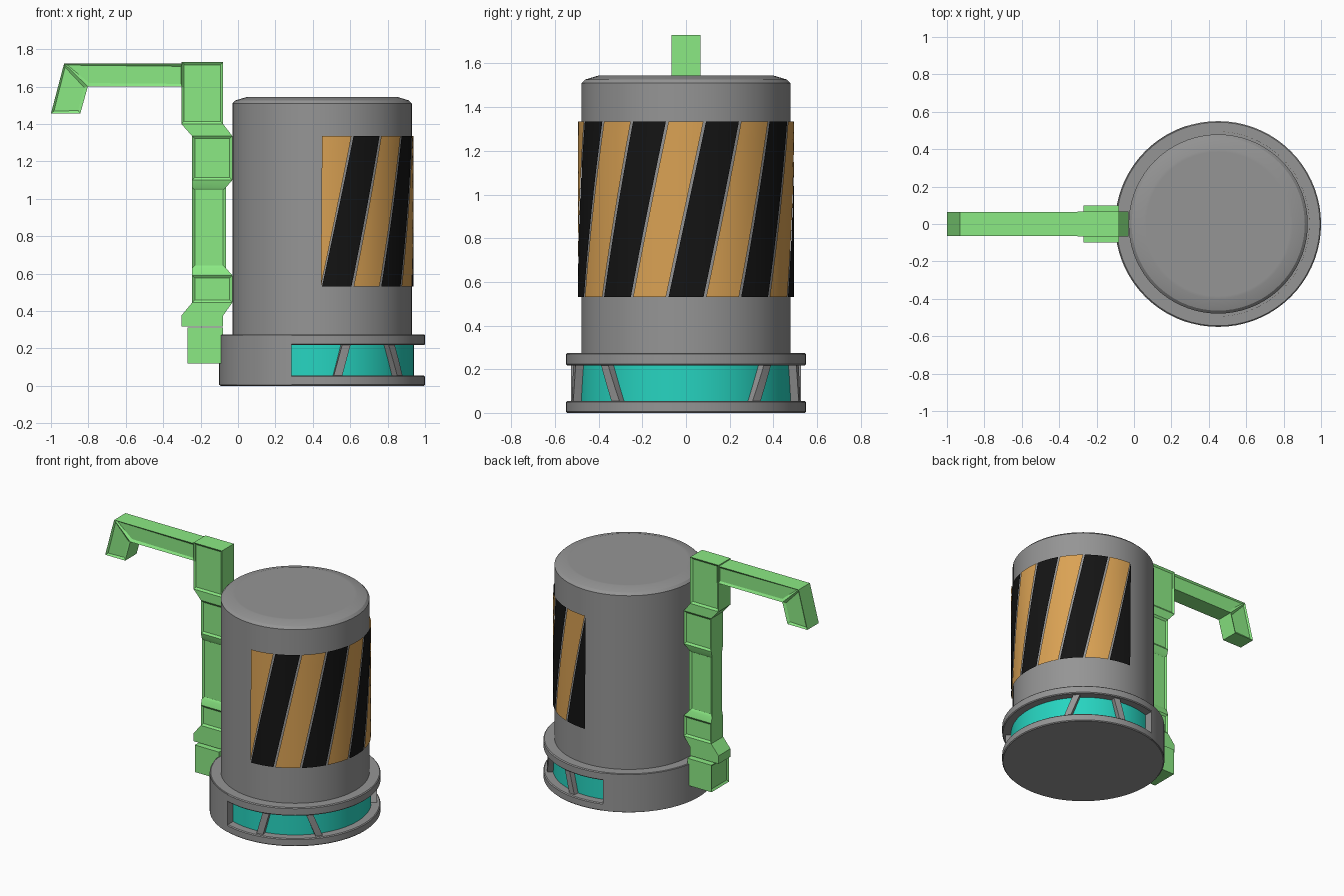
import bpy, bmesh
from math import sin, cos, radians, pi

if "Cube" in bpy.data.objects:
    bpy.data.objects.remove(bpy.data.objects["Cube"])

CX = 0.45   # axis of the canister


def material(name, rgb):
    m = bpy.data.materials.new(name)
    m.diffuse_color = (*rgb, 1)
    m.use_nodes = True
    m.node_tree.nodes["Principled BSDF"].inputs["Base Color"].default_value = m.diffuse_color
    return m


GREY = material("dark_grey", (0.3, 0.3, 0.3))
GREEN = material("green", (0.26, 0.82, 0.23))
ORANGE = material("orange", (0.70, 0.36, 0.088))
BLACK = material("black", (0.007, 0.007, 0.007))
TEAL = material("teal", (0.02, 0.66, 0.53))


def finish(name, bm, mat):
    bmesh.ops.remove_doubles(bm, verts=bm.verts, dist=1e-5)
    bmesh.ops.recalc_face_normals(bm, faces=bm.faces)
    me = bpy.data.meshes.new(name)
    bm.to_mesh(me)
    bm.free()
    ob = bpy.data.objects.new(name, me)
    bpy.context.collection.objects.link(ob)
    me.materials.append(mat)
    bpy.ops.object.select_all(action='DESELECT')
    bpy.context.view_layer.objects.active = ob
    ob.select_set(True)
    bpy.ops.object.shade_smooth_by_angle(angle=radians(25))
    return ob


def lathe(name, profile, segs=72):
    """Spin an (r, z) profile about the canister axis."""
    bm = bmesh.new()
    vs = [bm.verts.new((CX + r, 0, z)) for r, z in profile]
    es = [bm.edges.new(p) for p in zip(vs, vs[1:])]
    bmesh.ops.spin(bm, geom=vs + es, cent=(CX, 0, 0), axis=(0, 0, 1),
                   angle=2 * pi, steps=segs, use_duplicate=False)
    return finish(name, bm, GREY)


def point(cx, r, deg, z):
    return (cx + r * cos(radians(deg)), r * sin(radians(deg)), z)


def sector(name, bottom, top, r0, r1, z0, z1, mat=GREY, step=4, rows=1, trim=0):
    """Curved slab between two angles (degrees), which may differ top and bottom.
    trim shortens the inner face at each end."""
    n = max(2, int(max(bottom[1] - bottom[0], top[1] - top[0]) / step))
    bm = bmesh.new()
    grid = {}
    for j in range(rows + 1):
        t = j / rows
        for k, r in enumerate((r0, r1)):
            cut = 0 if k else trim
            a0 = bottom[0] + (top[0] - bottom[0]) * t + cut
            a1 = bottom[1] + (top[1] - bottom[1]) * t - cut
            for i in range(n + 1):
                grid[i, j, k] = bm.verts.new(point(CX, r, a0 + (a1 - a0) * i / n, z0 + (z1 - z0) * t))

    def quad(*keys):
        bm.faces.new([grid[k] for k in keys])
    for i in range(n):
        for j in range(rows):
            for k in (0, 1):
                quad((i, j, k), (i + 1, j, k), (i + 1, j + 1, k), (i, j + 1, k))
        for j in (0, rows):
            quad((i, j, 0), (i + 1, j, 0), (i + 1, j, 1), (i, j, 1))
    for j in range(rows):
        for i in (0, n):
            quad((i, j, 0), (i, j + 1, 0), (i, j + 1, 1), (i, j, 1))
    return finish(name, bm, mat)


def decal(name, bottom, top, cx, r, z0, z1, mat, n=6, rows=10):
    """Thin curved sheet between two angles."""
    bm = bmesh.new()
    lines = []
    for j in range(rows + 1):
        t = j / rows
        a, b = (bottom[i] + (top[i] - bottom[i]) * t for i in (0, 1))
        lines.append([bm.verts.new(point(cx, r, a + (b - a) * i / n, z0 + (z1 - z0) * t))
                      for i in range(n + 1)])
    for lo, hi in zip(lines, lines[1:]):
        for i in range(n):
            bm.faces.new((lo[i], lo[i + 1], hi[i + 1], hi[i]))
    ob = finish(name, bm, mat)
    me = ob.data
    f = me.polygons[len(me.polygons) // 2]
    if f.normal.x * (f.center.x - cx) + f.normal.y * f.center.y < 0:
        me.flip_normals()


def beam(name, rows, panel_sides=(0, 2)):
    """Solid through cross-sections (xa, za, xb, zb, half width), long sides panelled."""
    bm = bmesh.new()
    rings = [[bm.verts.new(p) for p in ((xa, -w, za), (xb, -w, zb), (xb, w, zb), (xa, w, za))]
             for xa, za, xb, zb, w in rows]
    bm.faces.new(rings[0])
    bm.faces.new(rings[-1])
    sides = []
    for a, b in zip(rings, rings[1:]):
        for i in range(4):
            j = (i + 1) % 4
            f = bm.faces.new((a[i], a[j], b[j], b[i]))
            if i in panel_sides:
                sides.append(f)
    bmesh.ops.recalc_face_normals(bm, faces=bm.faces)
    panels = [f for f in sides if min(e.calc_length() for e in f.edges) > 0.11]
    bmesh.ops.inset_individual(bm, faces=panels, thickness=0.02, depth=-0.01)
    return finish(name, bm, GREEN)


# Canister body and base rims
lathe("canister_body", [(0, 0.2), (0.479, 0.2), (0.479, 1.51), (0.463, 1.526),
                        (0.40, 1.545), (0.385, 1.545), (0, 1.545)])
for name, z0, z1 in (("base_rim_lower", 0, 0.055), ("base_rim_upper", 0.217, 0.275)):
    b, R = 0.006, 0.55
    lathe(name, [(0, z0), (R - b, z0), (R, z0 + b), (R, z1 - b), (R - b, z1), (0, z1)])

# Solid back of the base (cut square at x = 0.285), and the window round the other side
sector("base_back_wall", (107.4, 252.6), (107.4, 252.6), 0.40, 0.551, 0.004, 0.272, step=2, trim=7)
sector("base_window", (-111, 111), (-111, 111), 0.43, 0.49, 0.04, 0.23, TEAL)

# Slanted bars across the window
for s in (-1, 1):
    for b, t in ((37.5, 45.5), (81, 75.5)):
        sector("window_bar", (s * b - 2.5, s * b + 2.5), (s * t - 2.5, s * t + 2.5),
               0.485, 0.527, 0.045, 0.228, step=2, rows=4)

# Hazard stripes, clipped to the half facing +x
def clip(a):
    return max(-90, min(90, a))


for k in range(10):
    a0, a1 = -110 + 20 * k + 0.7, -90 + 20 * k - 0.7
    decal("hazard_stripe", (clip(a0), clip(a1)), (clip(a0 + 20), clip(a1 + 20)),
          0.443, 0.495, 0.53, 1.335, BLACK if k % 2 else ORANGE)

# Handle: upright post with two mounts touching the body
post = [(1.73, -0.303, -0.08, 0.067), (1.40, -0.303, -0.08, 0.067),
        (1.335, -0.245, -0.03, 0.067), (1.10, -0.245, -0.03, 0.067),
        (1.06, -0.245, -0.065, 0.057), (0.63, -0.245, -0.065, 0.057),
        (0.59, -0.245, -0.03, 0.067), (0.445, -0.245, -0.03, 0.067),
        (0.375, -0.303, -0.08, 0.067), (0.318, -0.303, -0.08, 0.067)]
beam("handle_post", [(xa, z, xb, z, w) for z, xa, xb, w in post])

# Foot block joining the post to the base
beam("handle_foot", [(-0.27, 0.312, -0.08, 0.312, 0.10), (-0.27, 0.12, -0.08, 0.12, 0.10)], (3,))

# Hooked arm
beam("handle_arm", [(-0.29, 1.722, -0.29, 1.60, 0.064), (-0.93, 1.722, -0.803, 1.60, 0.064),
                    (-1.0, 1.456, -0.843, 1.456, 0.064)])
